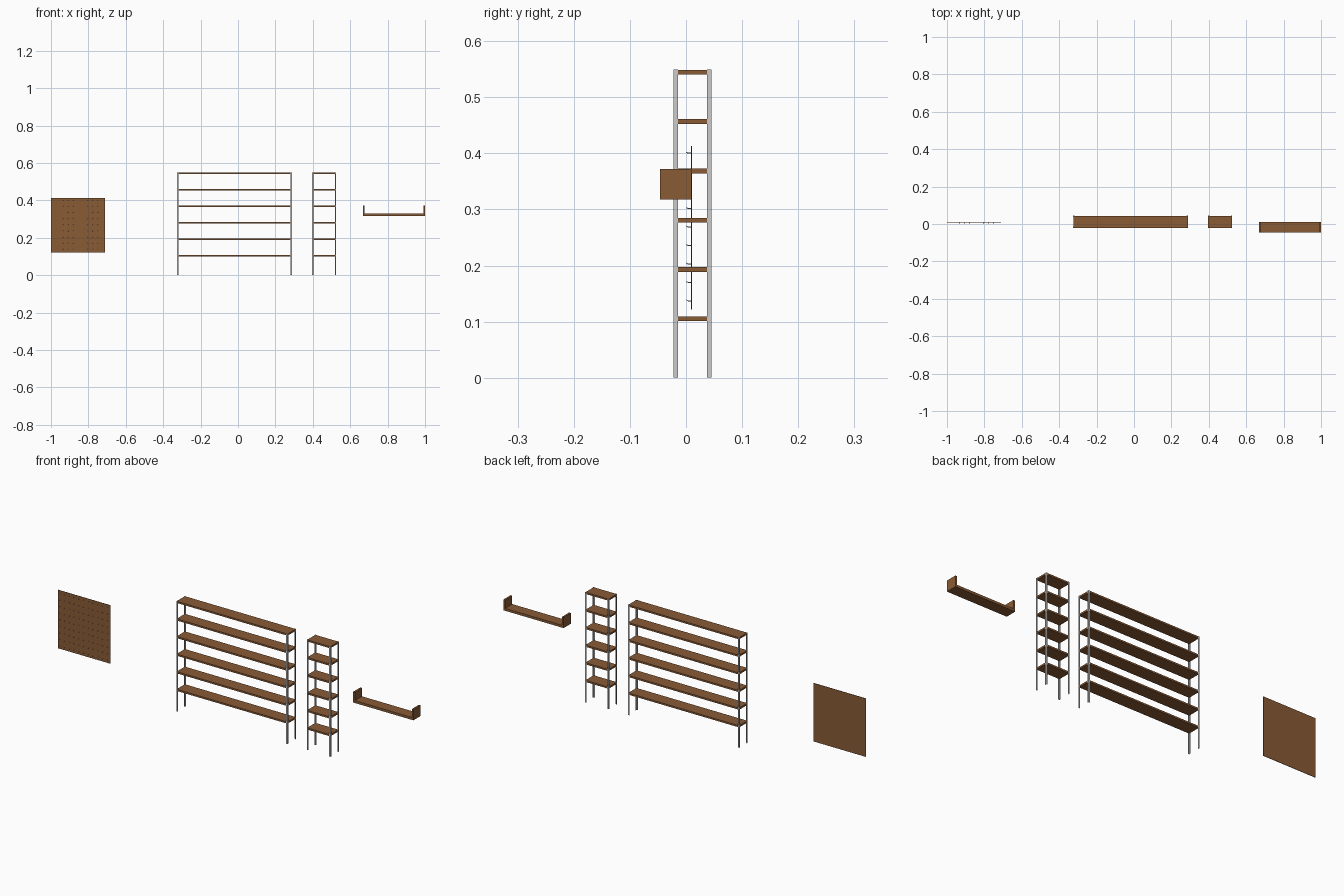
import bpy, bmesh
from mathutils import Vector

if "Cube" in bpy.data.objects:
    bpy.data.objects.remove(bpy.data.objects["Cube"])

wood = bpy.data.materials.new("wood")
wood.diffuse_color = (0.25, 0.105, 0.036, 1)
wood.use_nodes = True
wood.node_tree.nodes["Principled BSDF"].inputs["Base Color"].default_value = wood.diffuse_color


def boxes(name, extents, mat=None):
    """One object made of boxes given as (x0, x1, y0, y1, z0, z1)."""
    bm = bmesh.new()
    for x0, x1, y0, y1, z0, z1 in extents:
        verts = bmesh.ops.create_cube(bm, size=1)["verts"]
        size = Vector((x1 - x0, y1 - y0, z1 - z0))
        mid = Vector((x0 + x1, y0 + y1, z0 + z1)) / 2
        for v in verts:
            v.co = mid + v.co * size
    return finish(name, bm, mat)


def finish(name, bm, mat=None):
    me = bpy.data.meshes.new(name)
    bmesh.ops.recalc_face_normals(bm, faces=bm.faces)
    bm.to_mesh(me)
    bm.free()
    if mat:
        me.materials.append(mat)
    ob = bpy.data.objects.new(name, me)
    bpy.context.collection.objects.link(ob)
    return ob


def angle_post(name, x, y, sx, sy, h, w=0.0075, t=0.001):
    """L-section post, outer corner at (x, y), flanges pointing to sx, sy."""
    bm = bmesh.new()
    profile = [(0, 0), (w, 0), (w, t), (t, t), (t, w), (0, w)]
    face = bm.faces.new([bm.verts.new((x + sx * a, y + sy * b, 0)) for a, b in profile])
    top = bmesh.ops.extrude_face_region(bm, geom=[face])["geom"]
    bmesh.ops.translate(bm, vec=(0, 0, h),
                        verts=[g for g in top if isinstance(g, bmesh.types.BMVert)])
    finish(name, bm)


# Free-standing shelving units: four angle posts and six boards each
def shelving(name, x0, x1, y0=-0.022, y1=0.045, h=0.549, t=0.001):
    for xn, x, sx in (("left", x0, 1), ("right", x1, -1)):
        for yn, y, sy in (("front", y0, 1), ("back", y1, -1)):
            angle_post(f"{name}_{yn}_{xn}_post", x, y, sx, sy, h)
    for i in range(6):
        z = 0.101 + i * 0.0878
        boxes(f"{name}_board_{i + 1}",
              [(x0 + t, x1 - t, y0 + t, y1 - t, z, z + 0.0085)], wood)


shelving("wide_shelving", -0.325, 0.289)
shelving("narrow_shelving", 0.395, 0.525)

# Wall shelf with upright ends
boxes("wall_shelf_base", [(0.677, 0.991, -0.046, 0.010, 0.318, 0.330)], wood)
boxes("wall_shelf_ends", [(0.668, 0.677, -0.046, 0.010, 0.318, 0.372),
                          (0.991, 1.0, -0.046, 0.010, 0.318, 0.372)], wood)

# Pegboard panel
boxes("pegboard_panel", [(-1.0, -0.71, 0.0085, 0.0105, 0.122, 0.413)], wood)

# Rows of thin hooks with upturned tips
curve = bpy.data.curves.new("pegboard_hooks", "CURVE")
curve.dimensions = "3D"
curve.bevel_depth = 0.0008
curve.bevel_resolution = 0
curve.use_fill_caps = True
for row in range(9):
    for col in range(11):
        x, z = -0.986 + col * 0.0262, 0.137 + row * 0.0329
        path = [(0.009, 0), (0.004, 0), (0.002, 0.0006), (0.001, 0.0022)]
        sp = curve.splines.new("POLY")
        sp.points.add(len(path) - 1)
        for p, (y, dz) in zip(sp.points, path):
            p.co = (x, y, z + dz, 1)
bpy.context.collection.objects.link(bpy.data.objects.new("pegboard_hooks", curve))
